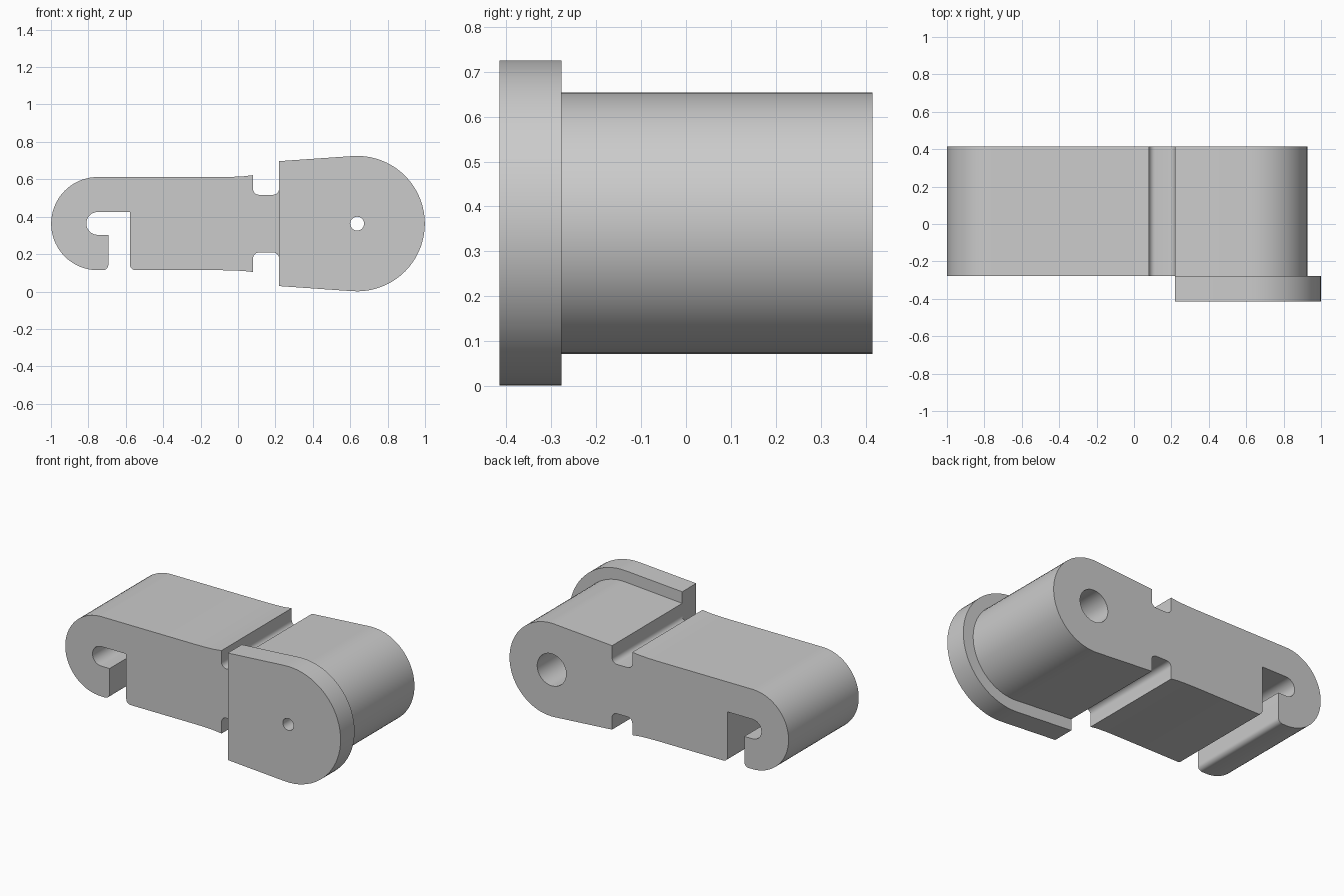
import bpy, bmesh, math

cube = bpy.data.objects.get("Cube")
if cube:
    bpy.data.objects.remove(cube, do_unlink=True)

grey = bpy.data.materials.new("plain grey")
grey.use_nodes = True
colour = (0.6, 0.6, 0.6, 1)
grey.diffuse_color = colour
grey.node_tree.nodes["Principled BSDF"].inputs["Base Color"].default_value = colour

MID = 0.363      # height of the long axis
PIN = 0.637      # x of the pin hole
TAPER = 94       # angle where the tapered sides meet the round end


def arc(cx, cz, r, start, end, step=5):
    n = max(3, round(abs(end - start) / step))
    angles = [math.radians(start + (end - start) * i / n) for i in range(n + 1)]
    return [(cx + r * math.cos(a), cz + r * math.sin(a)) for a in angles]


def mirror(points):
    return [(x, 2 * MID - z) for x, z in reversed(points)]


def extrude_profile(name, loops, y0, y1):
    """Fill the outline with its holes and extrude it along y."""
    curve = bpy.data.curves.new(name, "CURVE")
    curve.dimensions = "2D"
    curve.fill_mode = "BOTH"
    curve.extrude = (y1 - y0) / 2
    for loop in loops:
        spline = curve.splines.new("POLY")
        spline.points.add(len(loop) - 1)
        for p, (x, z) in zip(spline.points, loop):
            p.co = (x, z, 0, 1)
        spline.use_cyclic_u = True
    obj = bpy.data.objects.new(name, curve)
    bpy.context.collection.objects.link(obj)
    obj.location.y = (y0 + y1) / 2
    obj.rotation_euler.x = math.pi / 2
    bpy.ops.object.select_all(action="DESELECT")
    obj.select_set(True)
    bpy.context.view_layer.objects.active = obj
    bpy.ops.object.convert(target="MESH")
    obj = bpy.context.object
    bm = bmesh.new()
    bm.from_mesh(obj.data)
    bmesh.ops.remove_doubles(bm, verts=bm.verts, dist=0.0005)
    bmesh.ops.recalc_face_normals(bm, faces=bm.faces)
    bm.to_mesh(obj.data)
    bm.free()
    obj.data.materials.clear()
    obj.data.materials.append(grey)
    bpy.ops.object.shade_smooth_by_angle(angle=math.radians(30))
    return obj


# Link body: hook on the left, notched neck, round pin end on the right
neck = [(0.22, 0.625)]
neck += arc(0.187, 0.55, 0.033, 0, -90, 15)
neck += arc(0.113, 0.55, 0.033, 270, 180, 15)
neck += [(0.08, 0.622), (0.03, 0.616), (-0.03, 0.613), (-0.1, 0.612)]

hook = arc(-0.75, MID, 0.249, 90, 270)
hook += arc(-0.723, 0.144, 0.03, -90, 0, 15)
hook += [(-0.693, 0.303)]
hook += arc(-0.75, 0.364, 0.061, 270, 90, 10)
hook += [(-0.578, 0.425)]
hook += arc(-0.548, 0.144, 0.03, 180, 270, 15)

pin_end = arc(PIN, MID, 0.291, -TAPER, TAPER)
body = pin_end + neck + hook + mirror(neck)
extrude_profile("link_body", [body, arc(PIN, MID, 0.1, 0, 355)], -0.277, 0.415)

# Front cover plate with a small hole
plate = arc(PIN, MID, 0.362, -TAPER, TAPER) + [(0.22, 0.697), (0.22, 0.029)]
extrude_profile("cover_plate", [plate, arc(PIN, MID, 0.037, 0, 350, 10)], -0.415, -0.277)
